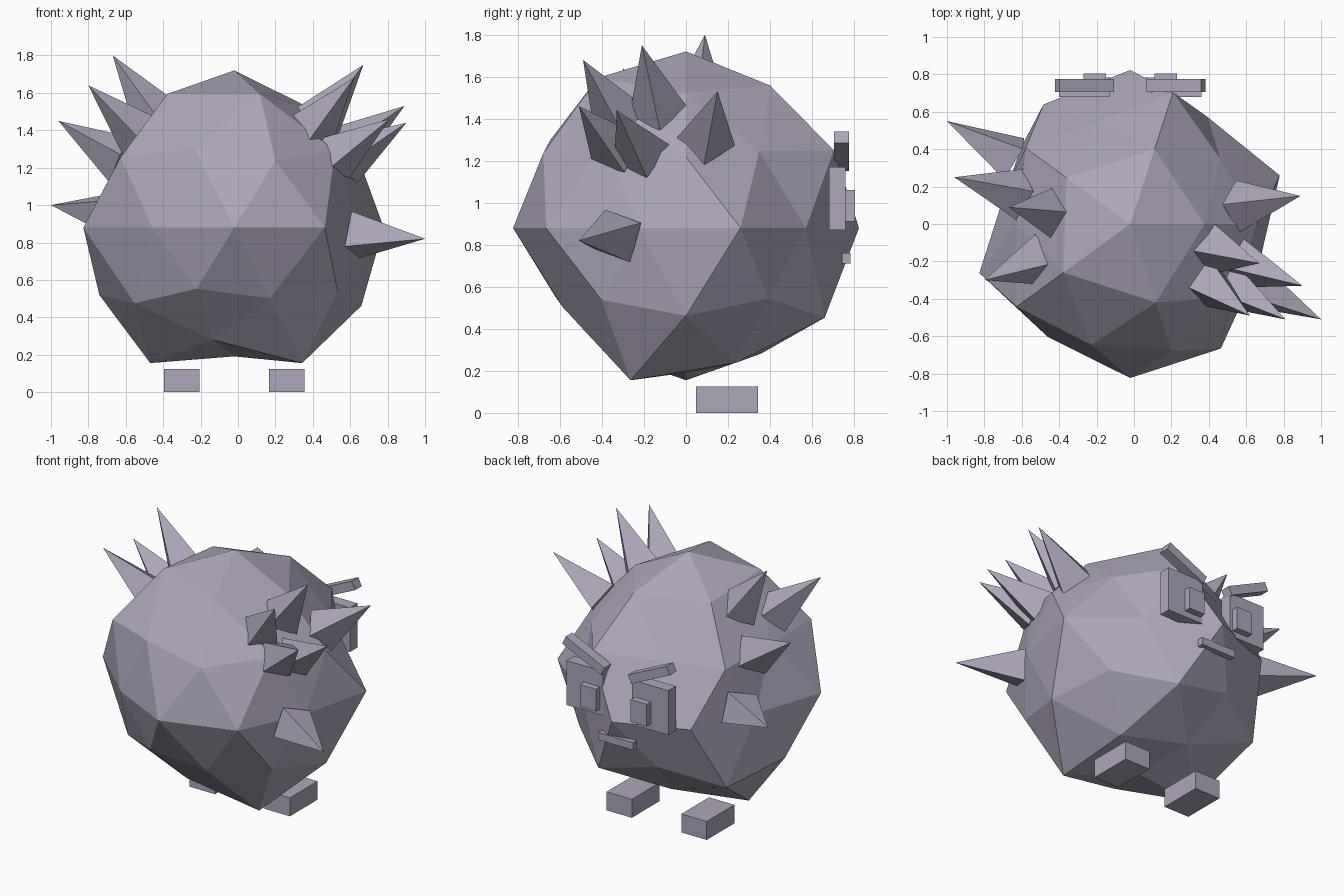
import bpy, bmesh, math
from mathutils import Vector, Matrix

if "Cube" in bpy.data.objects:
    bpy.data.objects.remove(bpy.data.objects["Cube"])

mat = bpy.data.materials.new("dusty lavender")
mat.diffuse_color = (0.42, 0.38, 0.49, 1)
mat.use_nodes = True
mat.node_tree.nodes["Principled BSDF"].inputs["Base Color"].default_value = mat.diffuse_color
CENTER = Vector((-0.02, 0, 0.88))


def finish(bm, name):
    bmesh.ops.recalc_face_normals(bm, faces=bm.faces)
    me = bpy.data.meshes.new(name)
    bm.to_mesh(me)
    bm.free()
    me.materials.append(mat)
    ob = bpy.data.objects.new(name, me)
    bpy.context.collection.objects.link(ob)
    return ob


def box(name, center, size, tilt=0):
    bm = bmesh.new()
    bmesh.ops.create_cube(bm, size=1, matrix=Matrix.Translation(center)
                          @ Matrix.Rotation(tilt, 4, 'Y')
                          @ Matrix.Diagonal((*size, 1)))
    return finish(bm, name)


def spike(name, tip, length=0.415, radius=0.14):
    # Four-sided cone pointing straight out from the body centre
    out = (Vector(tip) - CENTER).normalized()
    turn = Vector((0, 0, 1)).rotation_difference(out).to_matrix().to_4x4()
    bm = bmesh.new()
    bmesh.ops.create_cone(bm, cap_ends=True, segments=4, radius1=radius, radius2=0,
                          depth=length,
                          matrix=Matrix.Translation(Vector(tip) - out * length / 2) @ turn)
    bmesh.ops.remove_doubles(bm, verts=bm.verts, dist=1e-4)
    return finish(bm, name)


# Faceted body; corners pushed in or out: (azimuth in degrees, height above centre, scale)
bm = bmesh.new()
bmesh.ops.create_icosphere(bm, subdivisions=2, radius=0.84)
dents = [(0, 0.714, 0.90), (72, 0.714, 0.95), (144, 0.714, 0.95),
         (0, 0.376, 0.90), (72, 0.376, 0.985), (144, 0.376, 0.92), (-72, 0.376, 0.95),
         (36, 0.44, 0.83), (108, 0.44, 0.80), (180, 0.44, 0.85), (-108, 0.44, 0.95),
         (-36, 0.44, 0.93),
         (54, 0, 0.84), (90, 0, 0.98), (126, 0, 0.94), (162, 0, 0.82), (-162, 0, 1.01),
         (-126, 0, 0.89), (-90, 0, 0.98), (-54, 0, 0.98), (-18, 0, 0.86),
         (36, -0.376, 0.89), (108, -0.376, 0.87), (180, -0.376, 0.96), (-108, -0.376, 0.87),
         (-36, -0.376, 0.91),
         (0, -0.44, 0.95), (72, -0.44, 0.97), (-72, -0.44, 0.86), (-144, -0.44, 0.92),
         (36, -0.714, 0.90), (108, -0.714, 0.84), (180, -0.714, 1.015), (-108, -0.714, 0.84),
         (-36, -0.714, 1.015), (0, -0.84, 0.82)]
for az, h, k in dents:
    r, a = math.sqrt(max(0, 0.84 ** 2 - h * h)), math.radians(az)
    spot = Vector((r * math.cos(a), r * math.sin(a), h))
    v = min(bm.verts, key=lambda v: (v.co - spot).length)
    v.co = spot * k
bmesh.ops.translate(bm, verts=bm.verts, vec=CENTER)
finish(bm, "body")

# Spikes, listed by tip
left = [(-0.67, 0.09, 1.80), (-0.80, -0.30, 1.64), (-0.96, 0.25, 1.45), (-1.00, 0.55, 1.00)]
right = [(0.67, -0.21, 1.75), (0.62, -0.49, 1.68), (0.81, -0.51, 1.46),
         (0.90, -0.33, 1.44), (0.89, 0.15, 1.53), (1.00, -0.51, 0.82)]
for side, tips in (("left", left), ("right", right)):
    for i, tip in enumerate(tips):
        spike(f"{side}_spike_{i + 1}", tip)

# Paired face parts and feet, mirrored about the body centre line
cx = CENTER.x
for side, s in (("left", -1), ("right", 1)):
    box(f"{side}_eye", (cx + s * 0.245, 0.72, 1.02), (0.27, 0.08, 0.30))
    box(f"{side}_pupil", (cx + s * 0.19, 0.77, 0.985), (0.12, 0.07, 0.15))
    box(f"{side}_brow", (cx + s * 0.245, 0.74, 1.245), (0.32, 0.07, 0.06), -s * math.radians(25))
    box(f"{side}_foot", (cx + s * 0.28, 0.195, 0.0625), (0.19, 0.295, 0.125))

# Mouth
box("mouth", (cx, 0.762, 0.735), (0.26, 0.04, 0.05))
